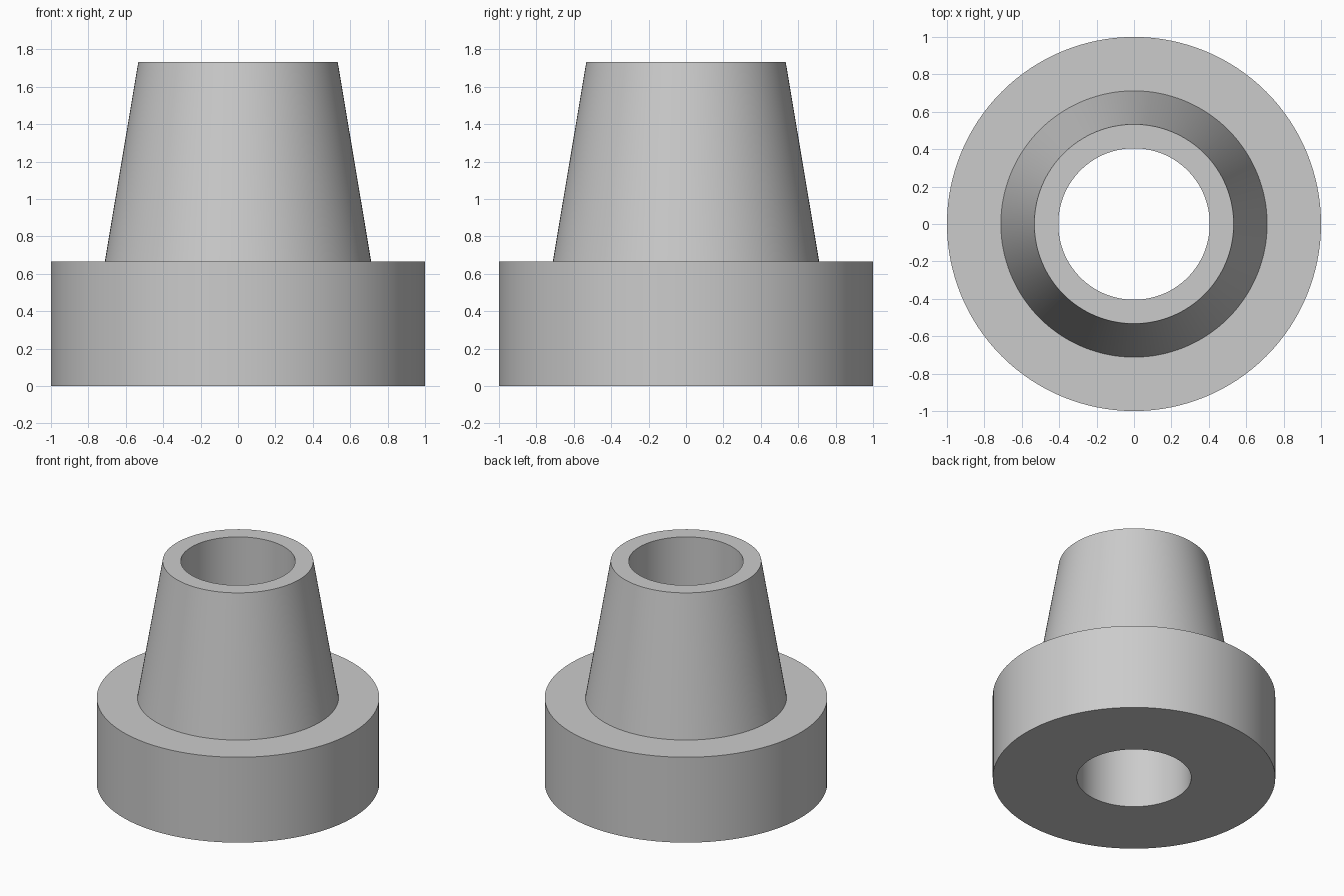
import bpy
import bmesh
import math

if "Cube" in bpy.data.objects:
    bpy.data.objects.remove(bpy.data.objects["Cube"])

SEGMENTS = 128

grey = bpy.data.materials.new("plain grey")
grey.diffuse_color = (0.6, 0.6, 0.6, 1.0)
grey.use_nodes = True
grey.node_tree.nodes["Principled BSDF"].inputs["Base Color"].default_value = grey.diffuse_color

# Closed radius/height section: bore, flange, tapered neck
profile = [(0.405, 0.0), (1.0, 0.0), (1.0, 0.667),
           (0.712, 0.667), (0.533, 1.733), (0.405, 1.733)]

# Revolve the section around the z axis
bm = bmesh.new()
rings = []
for i in range(SEGMENTS):
    a = 2 * math.pi * i / SEGMENTS
    rings.append([bm.verts.new((r * math.cos(a), r * math.sin(a), z))
                  for r, z in profile])
for i, ring in enumerate(rings):
    following = rings[(i + 1) % SEGMENTS]
    for j in range(len(profile)):
        k = (j + 1) % len(profile)
        bm.faces.new((ring[j], following[j], following[k], ring[k]))
bmesh.ops.recalc_face_normals(bm, faces=bm.faces)

mesh = bpy.data.meshes.new("flanged_bushing")
bm.to_mesh(mesh)
bm.free()
mesh.materials.append(grey)

bushing = bpy.data.objects.new("flanged_bushing", mesh)
bpy.context.collection.objects.link(bushing)

# Smooth walls, sharp rims
bpy.context.view_layer.objects.active = bushing
bushing.select_set(True)
bpy.ops.object.shade_smooth_by_angle(angle=math.radians(30))
